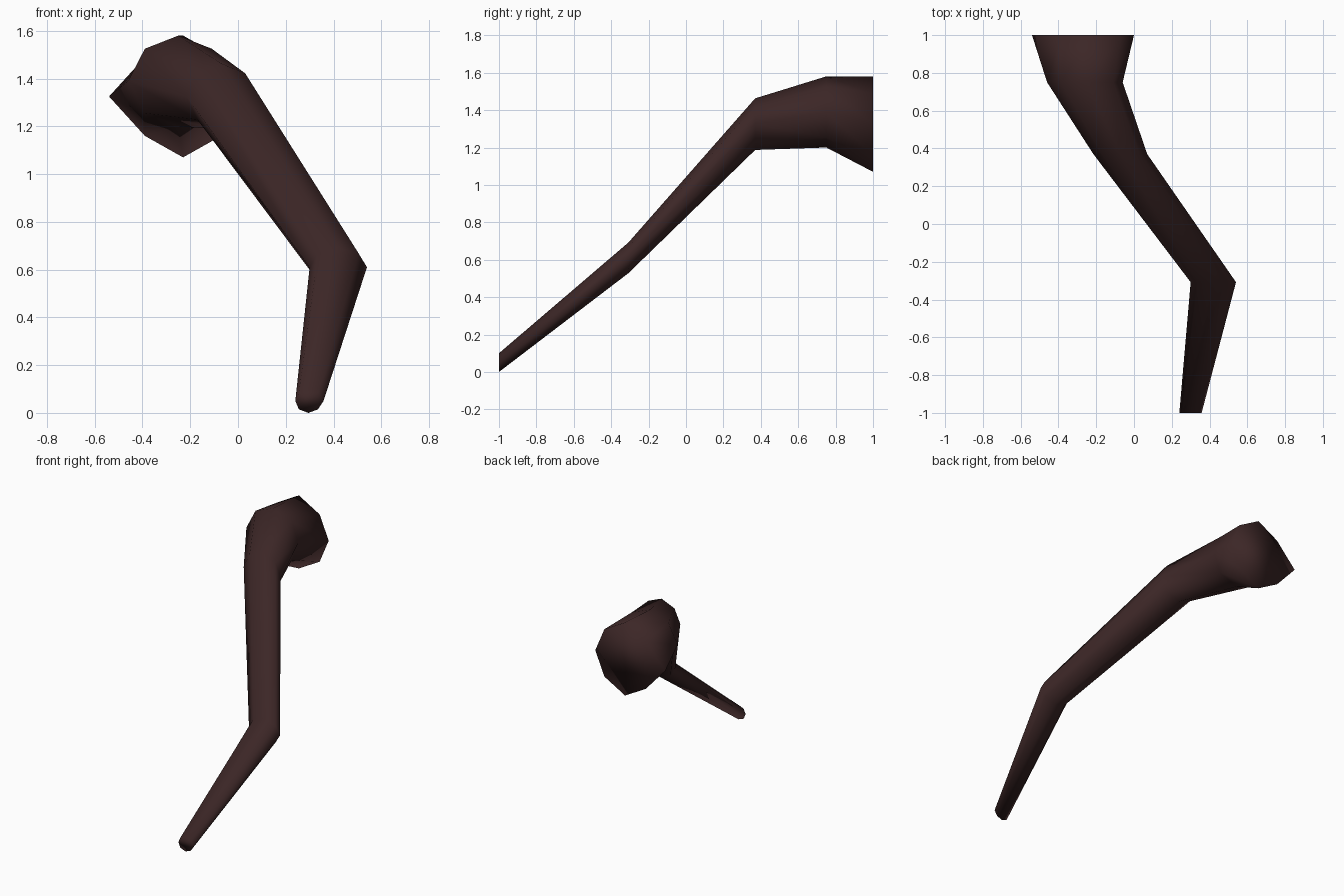
import bpy, bmesh

if "Cube" in bpy.data.objects:
    bpy.data.objects.remove(bpy.data.objects["Cube"])

bark = bpy.data.materials.new("dark_brown_bark")
bark.diffuse_color = (0.045, 0.0195, 0.0195, 1)
bark.use_nodes = True
bark.node_tree.nodes["Principled BSDF"].inputs["Base Color"].default_value = bark.diffuse_color

# Branch cross-sections, thick end to tip:
# y, centre x, centre z, left, right, half height, diagonal x, diagonal z
sections = [
    (1.00, -0.23, 1.325, 0.31, 0.23, 0.255, 0.16, 0.165),
    (0.75, -0.25, 1.39, 0.21, 0.19, 0.19, 0.14, 0.135),
    (0.37, -0.07, 1.325, 0.145, 0.14, 0.138, 0.10, 0.097),
    (-0.308, 0.42, 0.61, 0.12, 0.12, 0.082, 0.085, 0.058),
    (-1.00, 0.295, 0.05, 0.055, 0.063, 0.05, 0.04, 0.035),
]

bm = bmesh.new()
rings = []
for y, cx, cz, left, right, h, dx, dz in sections:
    outline = [(right, 0), (dx, dz), (0, h), (-dx, dz),
               (-left, 0), (-dx, -dz), (0, -h), (dx, -dz)]
    rings.append([bm.verts.new((cx + x, y, cz + z)) for x, z in outline])

# Eight-sided skin and end caps
for a, b in zip(rings, rings[1:]):
    for i in range(8):
        j = (i + 1) % 8
        bm.faces.new((a[i], a[j], b[j], b[i]))
bm.faces.new(rings[0])
bm.faces.new(rings[-1])
bmesh.ops.recalc_face_normals(bm, faces=bm.faces[:])
for f in bm.faces:
    f.smooth = True

mesh = bpy.data.meshes.new("branch")
bm.to_mesh(mesh)
bm.free()
mesh.materials.append(bark)
branch = bpy.data.objects.new("branch", mesh)
bpy.context.collection.objects.link(branch)
